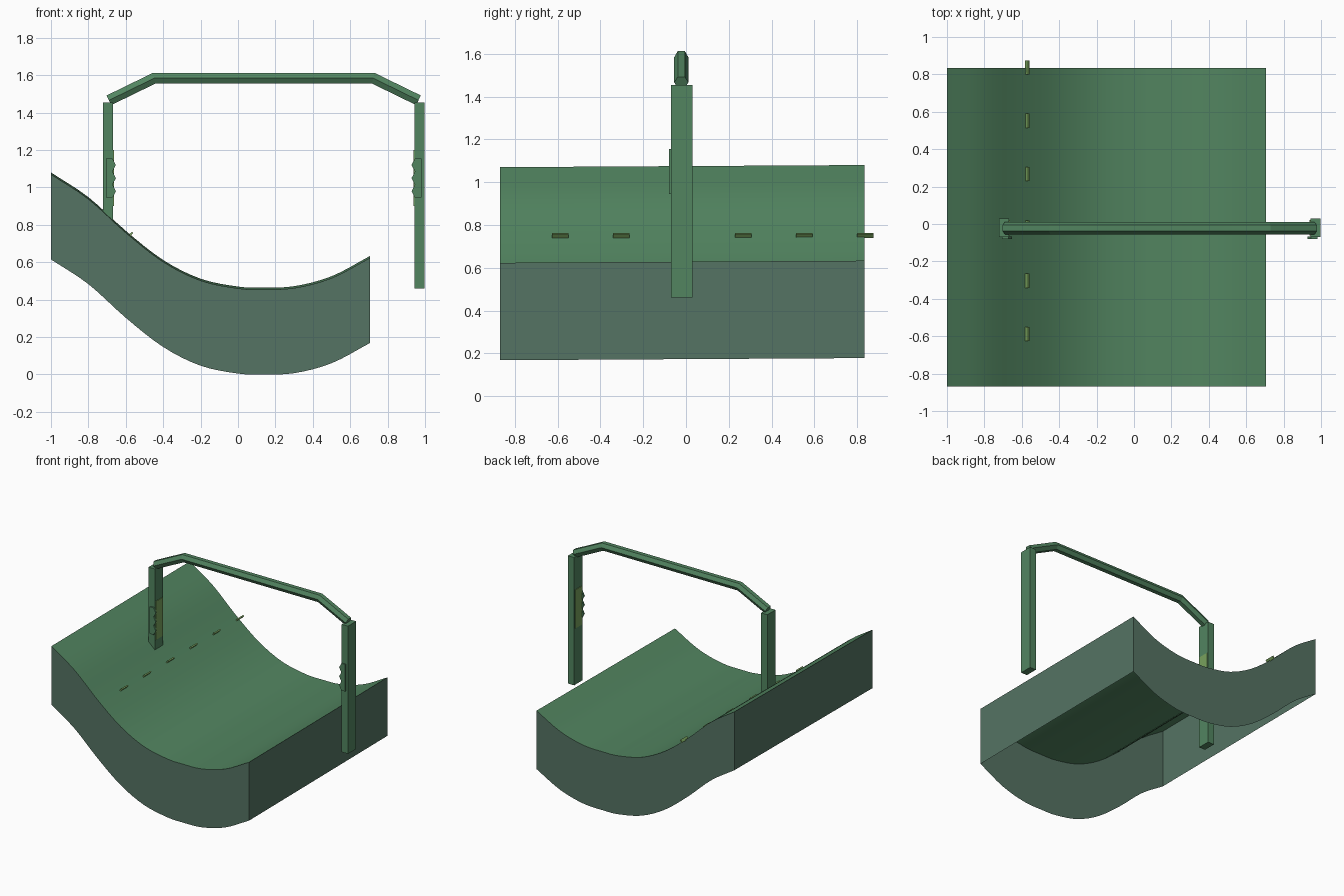
import bpy, bmesh, math
from mathutils import Vector

old = bpy.data.objects.get("Cube")
if old:
    bpy.data.objects.remove(old, do_unlink=True)


def material(name, rgb):
    m = bpy.data.materials.new(name)
    m.use_nodes = True
    m.diffuse_color = (*rgb, 1)
    m.node_tree.nodes["Principled BSDF"].inputs["Base Color"].default_value = (*rgb, 1)
    return m


GREEN = material("leaf green", (0.085, 0.235, 0.118))
GREY = material("grey green", (0.09, 0.172, 0.125))
LIME = material("lime green", (0.19, 0.36, 0.11))


def finish(name, bm, mats, normals=True):
    if normals:
        bmesh.ops.recalc_face_normals(bm, faces=bm.faces[:])
    mesh = bpy.data.meshes.new(name)
    bm.to_mesh(mesh)
    bm.free()
    for m in mats:
        mesh.materials.append(m)
    ob = bpy.data.objects.new(name, mesh)
    bpy.context.collection.objects.link(ob)
    return ob


def box(name, lo, hi, mat, tilt=0):
    bm = bmesh.new()
    bmesh.ops.create_cube(bm, size=1)
    lo, hi = Vector(lo), Vector(hi)
    for v in bm.verts:
        v.co = v.co * (hi - lo)
    ob = finish(name, bm, [mat])
    ob.location = (lo + hi) / 2
    ob.rotation_euler.y = tilt
    return ob


# Curved ground sheet with an open-bottomed skirt
PROFILE = [(-1, 1.07), (-0.8, 0.938), (-0.6, 0.758), (-0.4, 0.602), (-0.2, 0.502),
           (0, 0.46), (0.13, 0.455), (0.3, 0.462), (0.5, 0.515), (0.705, 0.623)]
FRONT, BACK, DEPTH = -0.87, 0.833, 0.455


def smooth_profile(points, steps):
    p = [Vector(q) for q in points]
    p = [2 * p[0] - p[1]] + p + [2 * p[-1] - p[-2]]
    out = []
    for a, b, c, d in zip(p, p[1:], p[2:], p[3:]):
        for s in range(steps):
            t = s / steps
            out.append(0.5 * (2 * b + (c - a) * t + (2 * a - 5 * b + 4 * c - d) * t * t
                              + (3 * b - a - 3 * c + d) * t ** 3))
    return out + [p[-2]]


def ground():
    bm = bmesh.new()
    rows = 8
    curve = smooth_profile(PROFILE, 4)
    grid = []
    for j in range(rows + 1):
        t = j / rows
        y = FRONT + (BACK - FRONT) * t
        grid.append([bm.verts.new((p.x, y, p.y + 0.01 * t)) for p in curve])
    for r, s in zip(grid, grid[1:]):
        for i in range(len(r) - 1):
            bm.faces.new((r[i], r[i + 1], s[i + 1], s[i]))
    # Skirt walls follow the rim of the sheet
    rim = (grid[0] + [r[-1] for r in grid[1:]] + grid[-1][-2::-1]
           + [r[0] for r in grid[-2:0:-1]])
    low = [bm.verts.new(v.co - Vector((0, 0, DEPTH))) for v in rim]
    for i in range(len(rim)):
        k = (i + 1) % len(rim)
        f = bm.faces.new((rim[k], rim[i], low[i], low[k]))
        f.material_index = 1
    ob = finish("ground_block", bm, [GREEN, GREY], normals=False)
    bpy.ops.object.select_all(action='DESELECT')
    ob.select_set(True)
    bpy.context.view_layer.objects.active = ob
    bpy.ops.object.shade_smooth_by_angle(angle=math.radians(30))


ground()

# Dashed marker line across the slope
for n in range(6):
    y = -0.588 + n * 0.285
    box(f"marker_dash_{n + 1}", (-0.576, y - 0.038, 0.74), (-0.566, y + 0.038, 0.763),
        LIME, math.radians(40))

# Posts with an inner panel and a toothed strip, facing each other
for side, x, inward in (("right", -0.695, 1), ("left", 0.97, -1)):
    box(f"{side}_post", (x - 0.027, -0.07, 0.46), (x + 0.027, 0.03, 1.455), GREEN)
    face = x + inward * 0.0285
    box(f"{side}_panel", (face - 0.003, -0.062, 0.9), (face + 0.003, 0.022, 1.2), LIME)

    bm = bmesh.new()
    teeth, z0, z1 = 3, 0.945, 1.155
    step = (z1 - z0) / teeth
    outline = [(-0.01, z0)]
    for k in range(teeth):
        outline += [(0.024, z0 + k * step), (0.042, z0 + (k + 0.5) * step)]
    outline += [(0.024, z1), (-0.01, z1)]
    f = bm.faces.new([bm.verts.new((x + inward * u, -0.08, z)) for u, z in outline])
    ext = bmesh.ops.extrude_face_region(bm, geom=[f])["geom"]
    bmesh.ops.translate(bm, vec=(0, 0.012, 0),
                        verts=[g for g in ext if isinstance(g, bmesh.types.BMVert)])
    finish(f"{side}_toothed_strip", bm, [GREEN])

# Hexagonal crossbar bent down at both ends
bm = bmesh.new()
path = [Vector(p) for p in ((-0.69, 1.466), (-0.448, 1.584), (0.723, 1.584), (0.965, 1.466))]
rings = []
for i, p in enumerate(path):
    a = (p - path[i - 1]).normalized() if i else (path[1] - p).normalized()
    b = (path[i + 1] - p).normalized() if i < len(path) - 1 else a
    along = (a + b).normalized()
    up = Vector((-along.y, along.x)) / along.dot(a)
    ring = []
    for k in range(6):
        ang = k * math.pi / 3
        q = p + up * (0.033 * math.sin(ang))
        ring.append(bm.verts.new((q.x, -0.022 + 0.033 * math.cos(ang), q.y)))
    rings.append(ring)
for r, s in zip(rings, rings[1:]):
    for k in range(6):
        bm.faces.new((r[k], r[(k + 1) % 6], s[(k + 1) % 6], s[k]))
bm.faces.new(rings[0])
bm.faces.new(rings[-1])
finish("crossbar", bm, [GREEN])
